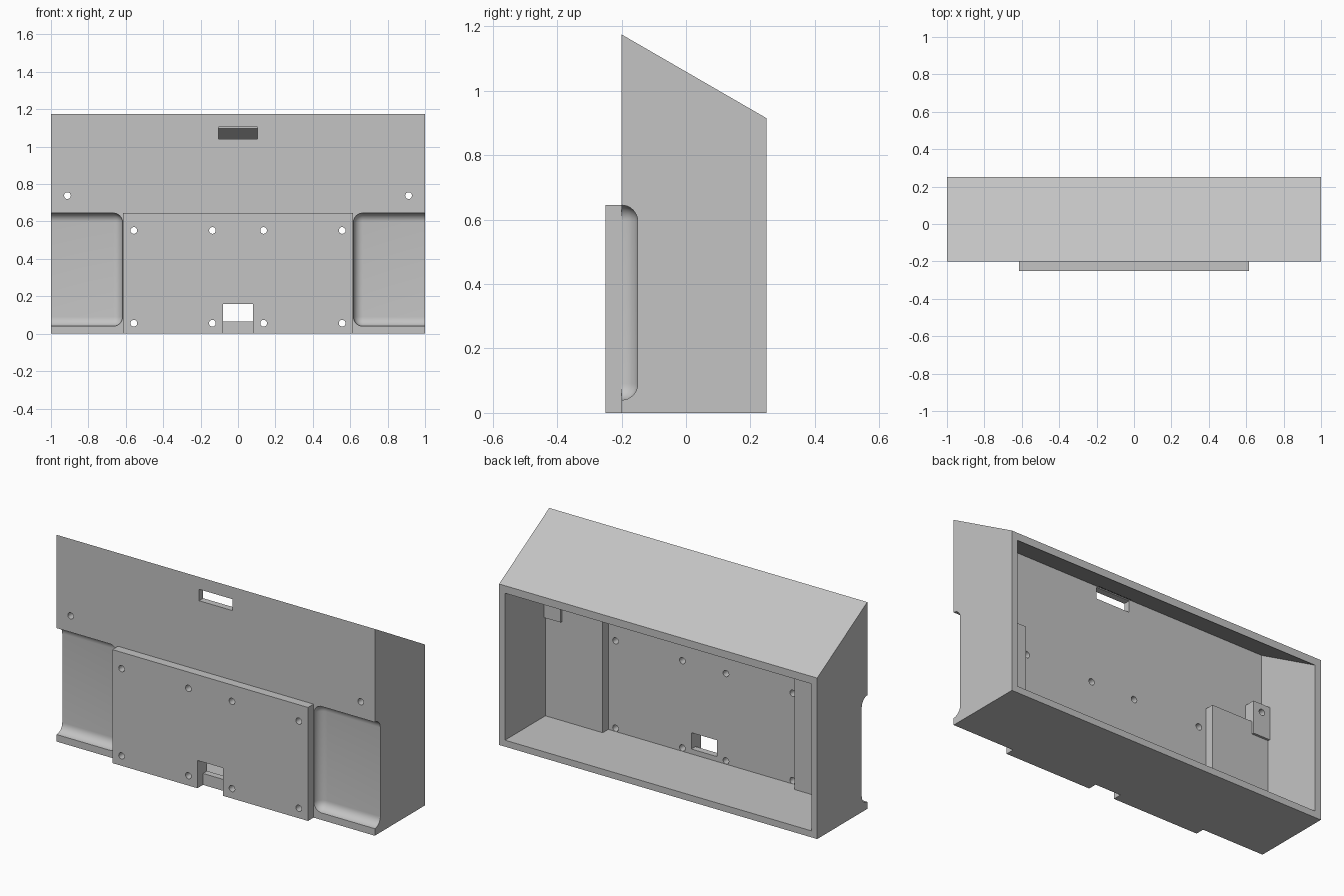
import bpy, bmesh, math
from mathutils import Matrix, Vector

cube = bpy.data.objects.get("Cube")
if cube:
    bpy.data.objects.remove(cube, do_unlink=True)

grey = bpy.data.materials.new("plain_grey")
grey.use_nodes = True
COLOUR = (0.55, 0.55, 0.55, 1)
grey.diffuse_color = COLOUR
grey.node_tree.nodes["Principled BSDF"].inputs["Base Color"].default_value = COLOUR

WALL = 0.037
FRONT, BACK = -0.2, 0.25
LOW, HIGH = 0.915, 1.175          # wall heights at the back and front
SLOPE = (HIGH - LOW) / (BACK - FRONT)
INNER = FRONT + WALL              # inner face of the front wall
SIDE = 1 - WALL


def make(name, bm):
    # Solids must face outward for the cuts to work
    bm.normal_update()
    bmesh.ops.recalc_face_normals(bm, faces=bm.faces[:])
    if bm.calc_volume(signed=True) < 0:
        bmesh.ops.reverse_faces(bm, faces=bm.faces[:])
    mesh = bpy.data.meshes.new(name)
    bm.to_mesh(mesh)
    bm.free()
    mesh.materials.append(grey)
    obj = bpy.data.objects.new(name, mesh)
    bpy.context.scene.collection.objects.link(obj)
    return obj


def box(name, x, y, z, bevel=0):
    bm = bmesh.new()
    bmesh.ops.create_cube(bm, size=1)
    for v in bm.verts:
        v.co = Vector([a + (c + 0.5) * (b - a) for c, (a, b) in zip(v.co, (x, y, z))])
    if bevel:
        bm.normal_update()
        bmesh.ops.bevel(bm, geom=bm.edges[:], offset=bevel, segments=8,
                        profile=0.5, affect='EDGES')
    return make(name, bm)


def prism(name, half, profile):
    bm = bmesh.new()
    right = [bm.verts.new((-half, y, z)) for y, z in profile]
    left = [bm.verts.new((half, y, z)) for y, z in profile]
    bm.faces.new(right[::-1])
    bm.faces.new(left)
    for i in range(len(profile)):
        bm.faces.new((right[i - 1], right[i], left[i], left[i - 1]))
    return make(name, bm)


def hole(x, z):
    bm = bmesh.new()
    bmesh.ops.create_cone(bm, cap_ends=True, segments=24, radius1=0.018, radius2=0.018,
                          depth=0.4, matrix=Matrix.Translation((x, -0.2, z))
                          @ Matrix.Rotation(math.pi / 2, 4, 'X'))
    return make("hole_cutter", bm)


def combine(target, tool, operation):
    mod = target.modifiers.new("combine", 'BOOLEAN')
    mod.operation, mod.solver, mod.object = operation, 'EXACT', tool
    bpy.context.view_layer.update()
    result = bpy.data.meshes.new_from_object(
        target.evaluated_get(bpy.context.evaluated_depsgraph_get()))
    target.modifiers.remove(mod)
    target.data = result
    bpy.data.objects.remove(tool, do_unlink=True)


def span(side, a, b):
    return sorted((side * a, side * b))


# Sloped-top housing and raised front plate
housing = prism("housing", 1, [(FRONT, 0), (BACK, 0), (BACK, LOW), (FRONT, HIGH)])
combine(housing, box("front_plate", (-0.615, 0.615), (-0.25, -0.18), (0, 0.645)), 'UNION')

# Open-backed cavity, leaving pocket backing blocks and screw bosses inside
drop = WALL * math.hypot(1, SLOPE)
OPEN = BACK + 0.1


def ceiling(y):
    return LOW - drop + SLOPE * (BACK - y)


cavity = prism("cavity_cutter", SIDE, [(INNER, WALL), (OPEN, WALL),
                                       (OPEN, ceiling(OPEN)), (INNER, ceiling(INNER))])
for s in (-1, 1):
    combine(cavity, box("pocket_backing", span(s, 0.603, 1.1), (-0.3, -0.113), (-0.1, 0.672)),
            'DIFFERENCE')
    combine(cavity, box("screw_boss", span(s, 0.858, 1.1), (-0.3, -0.1), (0.6, 0.785)),
            'DIFFERENCE')
combine(housing, cavity, 'DIFFERENCE')

# Rounded hand pockets at both front corners
for s in (-1, 1):
    combine(housing, box("pocket_cutter", span(s, 0.617, 1.3), (-0.4, -0.15), (0.04, 0.645), 0.05),
            'DIFFERENCE')

# Top slot, cable notch and cable opening
combine(housing, box("slot_cutter", (-0.105, 0.105), (-0.3, -0.14), (1.04, 1.105)), 'DIFFERENCE')
combine(housing, box("notch_cutter", (-0.08, 0.08), (-0.3, FRONT), (-0.1, 0.158)), 'DIFFERENCE')
combine(housing, box("opening_cutter", (-0.08, 0.08), (-0.3, -0.1), (0.065, 0.158)), 'DIFFERENCE')

# Screw holes
spots = [(x, z) for x in (0.137, 0.557) for z in (0.056, 0.552)] + [(0.912, 0.738)]
for x, z in spots:
    for s in (-1, 1):
        combine(housing, hole(s * x, z), 'DIFFERENCE')

bpy.ops.object.select_all(action='DESELECT')
housing.select_set(True)
bpy.context.view_layer.objects.active = housing
bpy.ops.object.shade_smooth_by_angle(angle=math.radians(30))
